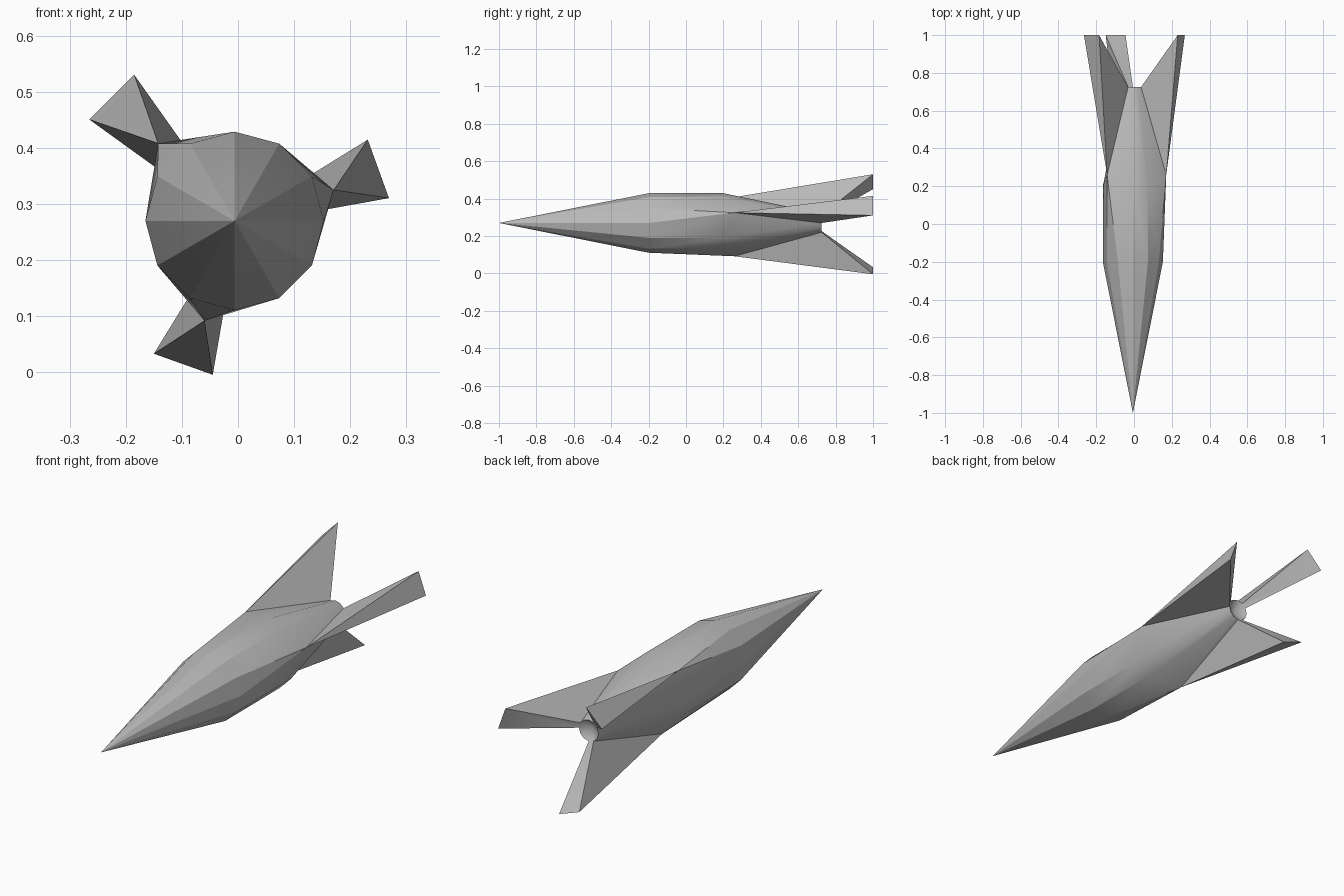
import bpy, bmesh, math
from mathutils import Vector

cube = bpy.data.objects.get("Cube")
if cube:
    bpy.data.objects.remove(cube)

SIDES = 12
CENTRE_X, CENTRE_Z = -0.006, 0.27

# One plain grey for the whole craft
grey = bpy.data.materials.new("hull_grey")
grey.use_nodes = True
colour = (0.5, 0.5, 0.5, 1)
grey.diffuse_color = colour
grey.node_tree.nodes["Principled BSDF"].inputs["Base Color"].default_value = colour

bm = bmesh.new()


def point(radius, degrees, y):
    """Vertex at a polar position around the long axis."""
    a = math.radians(degrees)
    return bm.verts.new(Vector((CENTRE_X + radius * math.cos(a), y,
                                CENTRE_Z + radius * math.sin(a))))


def ring(radius, y):
    return [point(radius, 360 * k / SIDES, y) for k in range(SIDES)]


def face(*verts):
    """Face that skips repeated corners."""
    bm.faces.new(list(dict.fromkeys(verts)))


# Hull cross-sections from nose to tail
nose = point(0, 0, -1.0)
front = ring(0.159, -0.2)
rear = ring(0.159, 0.2)
tail = ring(0.05, 0.725)
nozzle = point(0, 0, 0.695)

# Fins: hull side -> (root radius, root angle, tip radius, tip angle, half spread)
fins = {
    0: (0.185, 17.3, 0.278, 19.9, 11.5),
    4: (0.194, 134.6, 0.316, 134.8, 10.3),
    8: (0.186, 253.2, 0.277, 250.3, 11.6),
}

# Pull each fin's pair of rear corners together into a raised root
for k, (root_r, root_a, tip_r, tip_a, spread) in fins.items():
    for old in (rear[k], rear[k + 1]):
        bm.verts.remove(old)
    root = point(root_r, root_a, 0.26)
    rear[k] = rear[k + 1] = root
    # Fin wedge sweeping back past the tail
    tip_1 = point(tip_r, tip_a - spread, 1.0)
    tip_2 = point(tip_r, tip_a + spread, 1.0)
    face(root, tip_1, tip_2)
    face(root, tail[k], tip_1)
    face(root, tip_2, tail[k + 1])
    face(tail[k], tail[k + 1], tip_2, tip_1)

# Hull skin and hollow tail
for k in range(SIDES):
    n = (k + 1) % SIDES
    face(nose, front[k], front[n])
    face(front[k], rear[k], rear[n], front[n])
    if k not in fins:
        face(rear[k], tail[k], tail[n], rear[n])
    face(tail[k], nozzle, tail[n])

bmesh.ops.recalc_face_normals(bm, faces=bm.faces)
mesh = bpy.data.meshes.new("rocket_hull_with_fins")
bm.to_mesh(mesh)
bm.free()
mesh.materials.append(grey)
hull = bpy.data.objects.new("rocket_hull_with_fins", mesh)
bpy.context.collection.objects.link(hull)

# Soften the lengthwise bends, keep the facets crisp
bpy.ops.object.select_all(action='DESELECT')
hull.select_set(True)
bpy.context.view_layer.objects.active = hull
bpy.ops.object.shade_smooth_by_angle(angle=math.radians(25))
